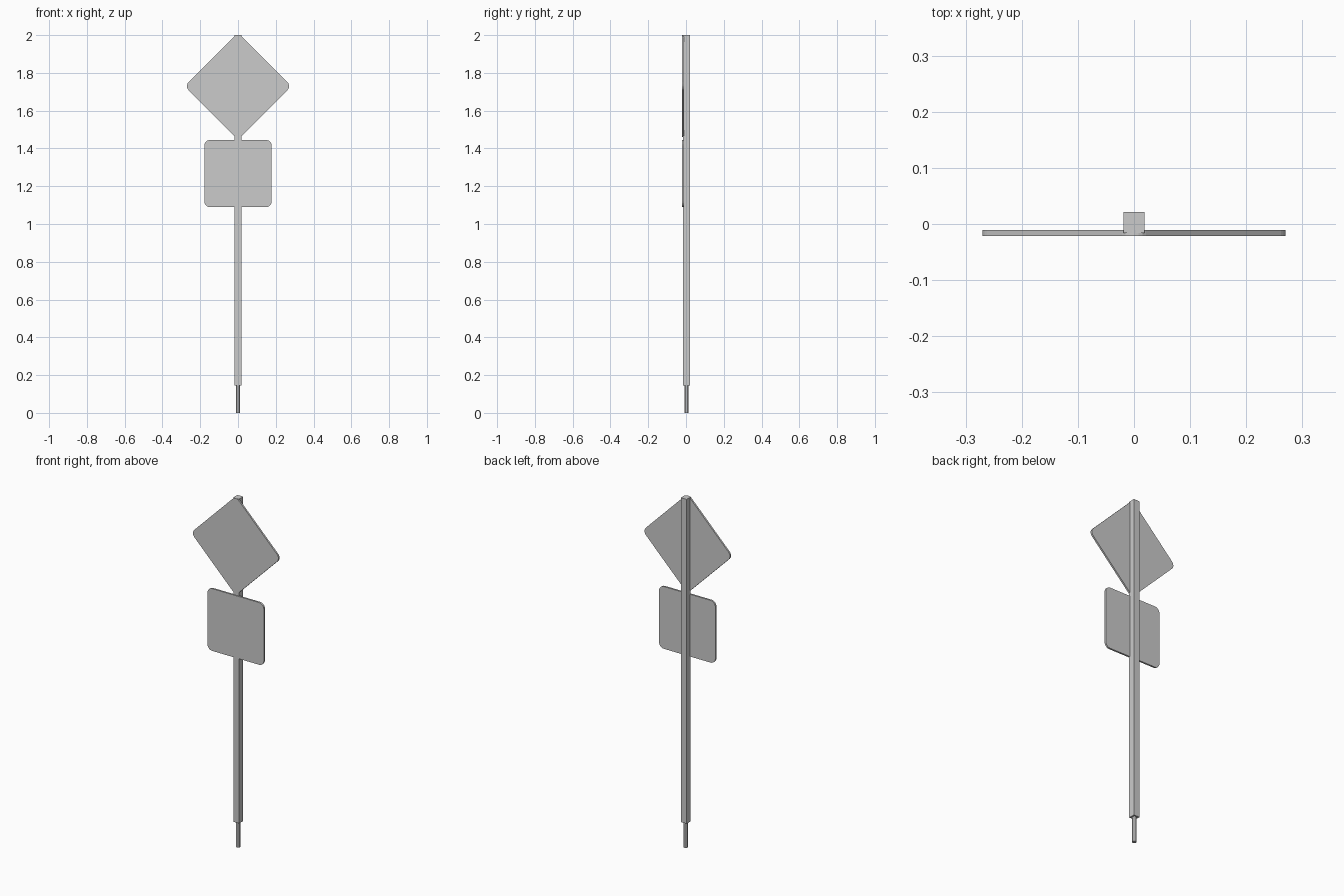
import bpy, bmesh, math
from mathutils import Matrix

if "Cube" in bpy.data.objects:
    bpy.data.objects.remove(bpy.data.objects["Cube"])

grey = bpy.data.materials.new("grey")
grey.diffuse_color = (0.6, 0.6, 0.6, 1)
grey.use_nodes = True
grey.node_tree.nodes["Principled BSDF"].inputs["Base Color"].default_value = grey.diffuse_color

POST_Y = 0.0025


def finish(bm, name):
    bmesh.ops.recalc_face_normals(bm, faces=bm.faces[:])
    me = bpy.data.meshes.new(name)
    bm.to_mesh(me)
    bm.free()
    me.materials.append(grey)
    ob = bpy.data.objects.new(name, me)
    bpy.context.collection.objects.link(ob)
    return ob


def plate(name, half, radius, z, angle=0.0, steps=6, y0=-0.021, y1=-0.011):
    """Rounded square panel facing -y, rolled about the y axis."""
    bm = bmesh.new()
    verts = []
    c = half - radius
    for q, (sx, sz) in enumerate([(1, 1), (-1, 1), (-1, -1), (1, -1)]):
        for i in range(steps + 1):
            a = math.pi / 2 * (q + i / steps)
            verts.append(bm.verts.new((sx * c + radius * math.cos(a), y0,
                                       sz * c + radius * math.sin(a))))
    face = bm.faces.new(verts)
    ext = bmesh.ops.extrude_face_region(bm, geom=[face], use_keep_orig=True)
    moved = [v for v in ext["geom"] if isinstance(v, bmesh.types.BMVert)]
    bmesh.ops.translate(bm, verts=moved, vec=(0, y1 - y0, 0))
    bm.transform(Matrix.Translation((0, 0, z)) @ Matrix.Rotation(angle, 4, 'Y'))
    return finish(bm, name)


# Square post
bm = bmesh.new()
bmesh.ops.create_cube(bm, size=1, matrix=Matrix.Translation((0, POST_Y, 1.0725))
                      @ Matrix.Diagonal((0.037, 0.037, 1.855, 1)))
finish(bm, "post")

# Thin ground stub
bm = bmesh.new()
bmesh.ops.create_cone(bm, cap_ends=True, segments=8, radius1=0.0125, radius2=0.0125,
                      depth=0.15, matrix=Matrix.Translation((0, POST_Y, 0.075))
                      @ Matrix.Rotation(math.pi / 8, 4, 'Z'))
finish(bm, "ground_stub")

# Sign panels
plate("diamond_sign", 0.2, 0.03, 1.73, math.pi / 4)
plate("square_sign", 0.178, 0.03, 1.267)
